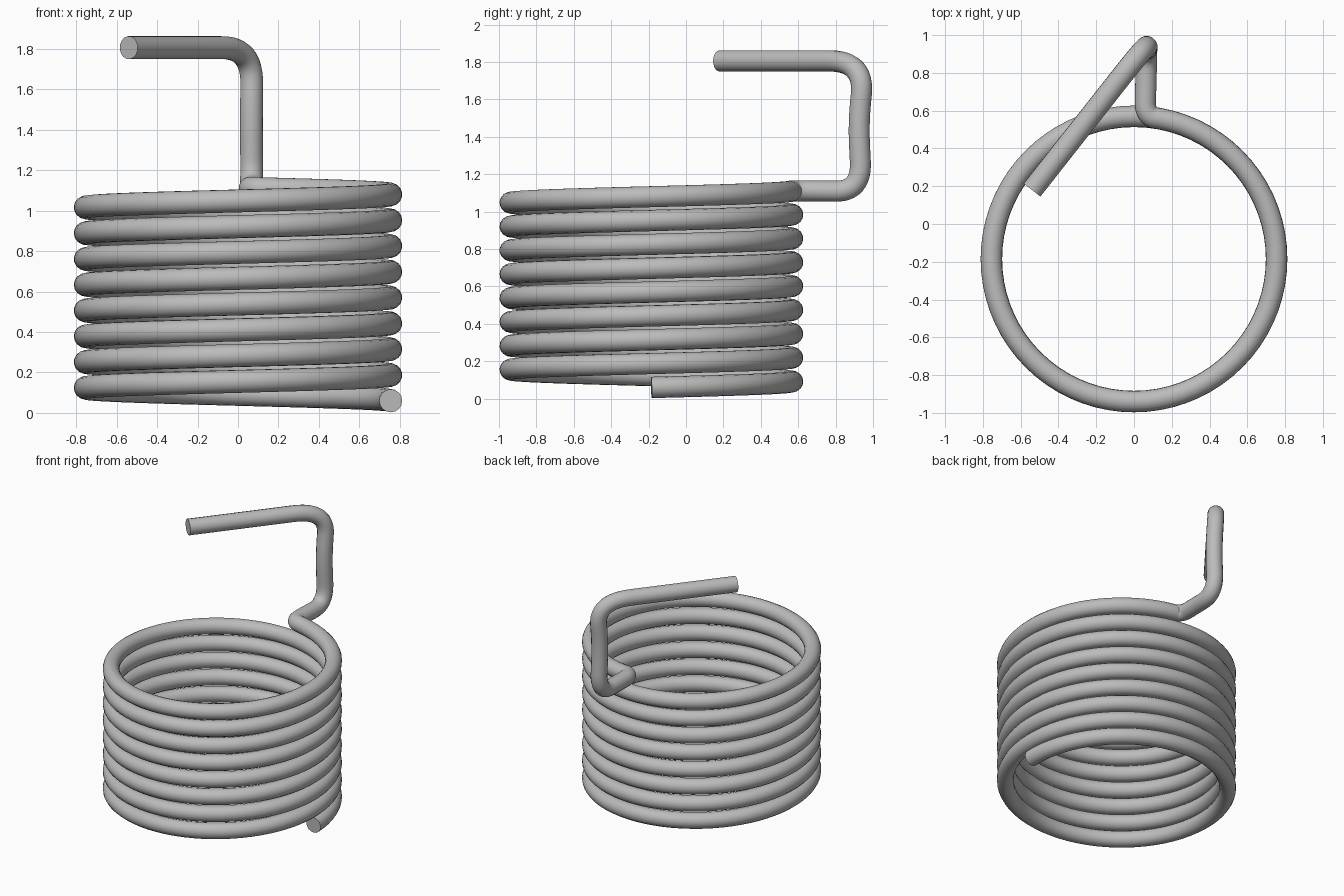
import bpy
from math import cos, sin, tau, acos
from mathutils import Vector

cube = bpy.data.objects.get("Cube")
if cube:
    bpy.data.objects.remove(cube, do_unlink=True)

WIRE = 0.057
RADIUS = 0.755
PITCH = 0.1275
CENTRE_Y = -0.185
STEPS = 72

# Plain steel finish
steel = bpy.data.materials.new("grey steel")
steel.use_nodes = True
colour = (0.5, 0.5, 0.5, 1)
steel.diffuse_color = colour
steel.node_tree.nodes["Principled BSDF"].inputs["Base Color"].default_value = colour


def bend(before, corner, after, lead_in, lead_out, steps=12):
    """Rounded corner between two straight runs."""
    start = corner + (before - corner).normalized() * lead_in
    end = corner + (after - corner).normalized() * lead_out
    return [start.lerp(corner, t).lerp(corner.lerp(end, t), t)
            for t in (i / steps for i in range(steps + 1))]


# Coil, winding upward and stopping just short of the back
last_angle = 8 * tau + acos(0.13 / RADIUS)
count = int(last_angle / tau * STEPS)
path = []
for i in range(count + 1):
    a = last_angle * i / count
    path.append(Vector((RADIUS * cos(a), CENTRE_Y + RADIUS * sin(a),
                        WIRE + 0.003 + PITCH * a / tau)))

# Tail: short run backward, upright, then slanted arm
coil_end = path[-1]
corners = [coil_end,
           Vector((0.058, 0.568, 1.112)),
           Vector((0.068, 0.94, 1.108)),
           Vector((0.066, 0.922, 1.47)),
           Vector((0.07, 0.955, 1.806)),
           Vector((-0.54, 0.18, 1.806))]
leads = [(0.06, 0.08), (0.14, 0.16), (0.12, 0.12), (0.18, 0.24)]
for i, (lead_in, lead_out) in enumerate(leads, 1):
    path += bend(corners[i - 1], corners[i], corners[i + 1], lead_in, lead_out)
path.append(corners[-1])

# Round wire swept along the path
curve = bpy.data.curves.new("spring_wire", "CURVE")
curve.dimensions = "3D"
curve.twist_mode = "MINIMUM"
curve.bevel_depth = WIRE
curve.bevel_resolution = 6
curve.use_fill_caps = True
spline = curve.splines.new("POLY")
spline.points.add(len(path) - 1)
for point, co in zip(spline.points, path):
    point.co = (*co, 1)
curve.materials.append(steel)

wire = bpy.data.objects.new("spring_wire", curve)
bpy.context.collection.objects.link(wire)
bpy.ops.object.select_all(action="DESELECT")
wire.select_set(True)
bpy.context.view_layer.objects.active = wire
bpy.ops.object.convert(target="MESH")
bpy.ops.object.shade_smooth_by_angle()
